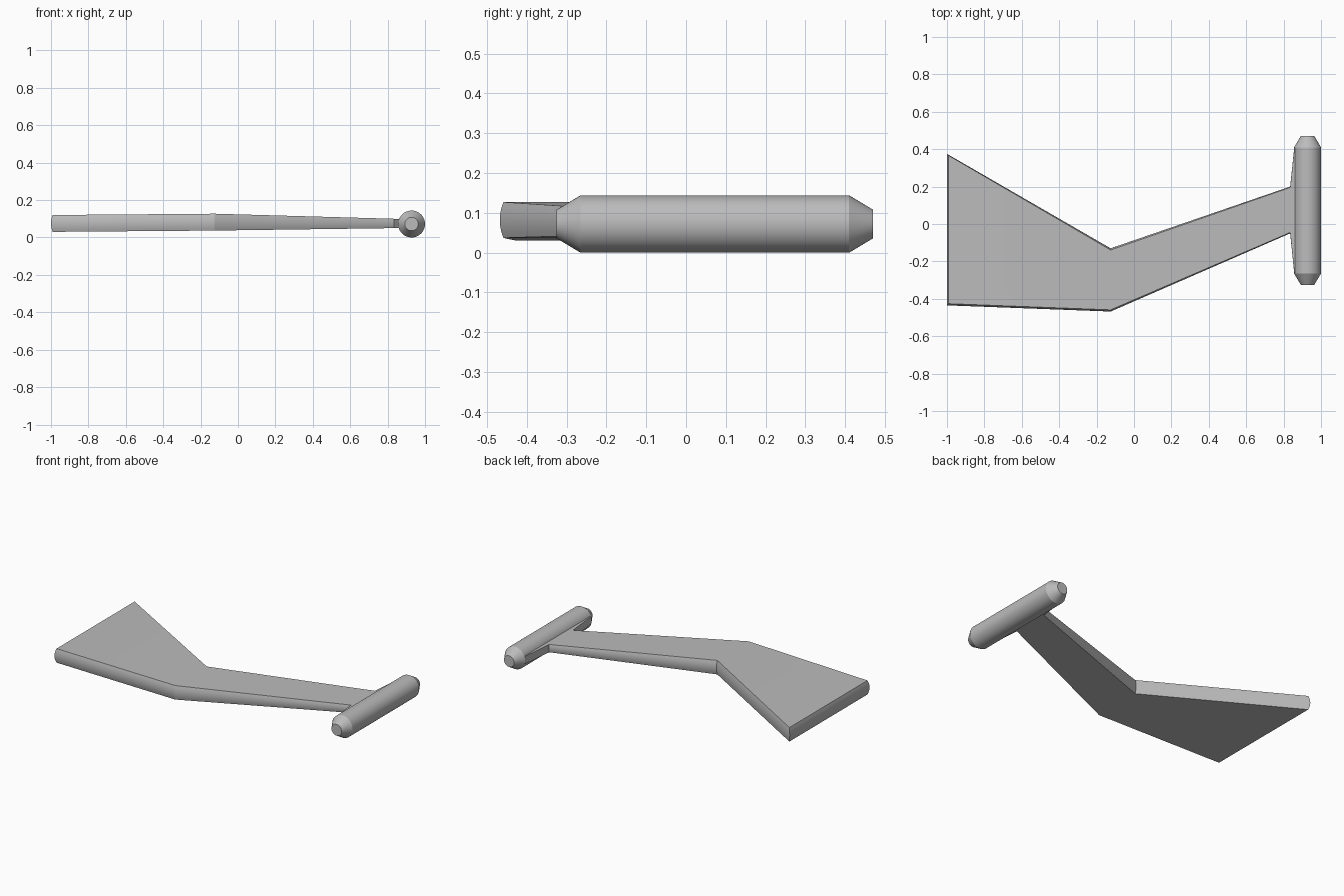
import bpy, bmesh, math

if "Cube" in bpy.data.objects:
    bpy.data.objects.remove(bpy.data.objects["Cube"], do_unlink=True)

grey = bpy.data.materials.new("plain grey")
grey.use_nodes = True
colour = (0.5, 0.5, 0.5, 1)
grey.diffuse_color = colour
grey.node_tree.nodes["Principled BSDF"].inputs["Base Color"].default_value = colour


def finish(bm, name):
    bmesh.ops.recalc_face_normals(bm, faces=bm.faces)
    mesh = bpy.data.meshes.new(name)
    bm.to_mesh(mesh)
    bm.free()
    mesh.materials.append(grey)
    obj = bpy.data.objects.new(name, mesh)
    bpy.context.collection.objects.link(obj)
    bpy.ops.object.select_all(action="DESELECT")
    obj.select_set(True)
    bpy.context.view_layer.objects.active = obj
    bpy.ops.object.shade_smooth_by_angle(angle=math.radians(24))
    return obj


def bridge(bm, a, b):
    n = len(a)
    for i in range(n):
        bm.faces.new((a[i], a[(i + 1) % n], b[(i + 1) % n], b[i]))


# Bent blade: sections of x, front y, back y, bottom z, top z
sections = [
    (-1.0, -0.435, 0.375, 0.03, 0.12),
    (-0.125, -0.468, -0.13, 0.037, 0.127),
    (0.835, -0.05, 0.2, 0.05, 0.1),
    (0.857, -0.265, 0.41, 0.05, 0.1),
    (0.9, -0.265, 0.41, 0.05, 0.1),
]
ROWS = 6
bm = bmesh.new()
rings = []
for x, front, back, low, high in sections:
    front_edge, back_edge = [], []
    for r in range(ROWS + 1):
        t = r / ROWS
        # The rim bulges outwards at mid height
        inset = 0.1 * (high - low) * (2 * t - 1) ** 2
        px = x + inset if x == -1.0 else x
        z = low + t * (high - low)
        front_edge.append(bm.verts.new((px, front + inset, z)))
        back_edge.append(bm.verts.new((px, back - inset, z)))
    rings.append(front_edge + back_edge[::-1])
for a, b in zip(rings, rings[1:]):
    bridge(bm, a, b)
for ring in (rings[0], rings[-1]):
    for r in range(ROWS):
        bm.faces.new((ring[r], ring[r + 1], ring[-2 - r], ring[-1 - r]))
finish(bm, "bent_blade")

# Rod with tapered ends: profile of y, radius
profile = [(-0.325, 0.036), (-0.265, 0.072), (0.41, 0.072), (0.47, 0.036)]
SIDES = 40
bm = bmesh.new()
rings = []
for y, radius in profile:
    angles = [math.tau * i / SIDES for i in range(SIDES)]
    rings.append([bm.verts.new((0.928 + radius * math.cos(a), y,
                                0.072 + radius * math.sin(a))) for a in angles])
for a, b in zip(rings, rings[1:]):
    bridge(bm, a, b)
bm.faces.new(rings[0])
bm.faces.new(rings[-1])
finish(bm, "tapered_rod")
